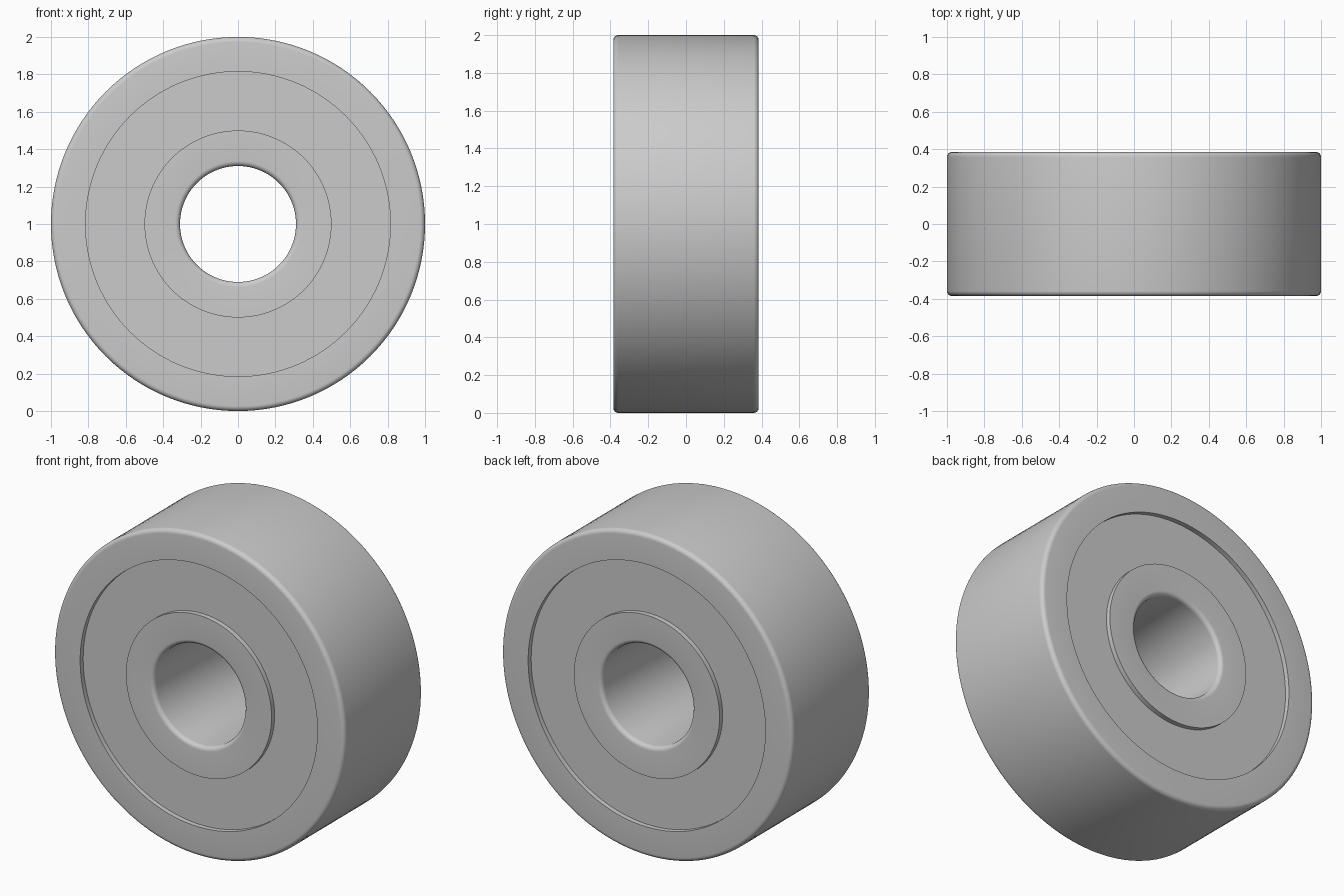
import bpy, math

cube = bpy.data.objects.get("Cube")
if cube:
    bpy.data.objects.remove(cube, do_unlink=True)

SEGMENTS = 128
HALF_WIDTH = 0.385
FILLET = 0.027
RECESS = 0.03
BORE, INNER_LIP, OUTER_LIP, RIM = 0.31, 0.5, 0.815, 1.0

steel = bpy.data.materials.new("steel_grey")
steel.use_nodes = True
colour = (0.6, 0.6, 0.6, 1)
steel.diffuse_color = colour
steel.node_tree.nodes["Principled BSDF"].inputs["Base Color"].default_value = colour


def fillet(radius, side, y_sign, steps=6):
    """Rounded corner of a ring; side is +1 on the rim and -1 in the bore."""
    points = []
    for i in range(steps + 1):
        a = math.pi / 2 * i / steps
        points.append((radius - side * FILLET * (1 - math.cos(a)),
                       y_sign * (HALF_WIDTH - FILLET * (1 - math.sin(a)))))
    return points


def lathe(name, profile):
    """Spin a closed (radius, y) profile around the horizontal axle."""
    n = len(profile)
    verts, faces = [], []
    for s in range(SEGMENTS):
        a = 2 * math.pi * s / SEGMENTS
        verts += [(r * math.cos(a), y, 1 + r * math.sin(a)) for r, y in profile]
        nxt = (s + 1) % SEGMENTS
        for i in range(n):
            j = (i + 1) % n
            faces.append((s * n + i, s * n + j, nxt * n + j, nxt * n + i))
    mesh = bpy.data.meshes.new(name)
    mesh.from_pydata(verts, [], faces)
    mesh.materials.append(steel)
    obj = bpy.data.objects.new(name, mesh)
    bpy.context.collection.objects.link(obj)
    # Consistent outward normals, smooth rounds and crisp lips
    bpy.ops.object.select_all(action='DESELECT')
    obj.select_set(True)
    bpy.context.view_layer.objects.active = obj
    bpy.ops.object.mode_set(mode='EDIT')
    bpy.ops.mesh.select_all(action='SELECT')
    bpy.ops.mesh.normals_make_consistent(inside=False)
    bpy.ops.object.mode_set(mode='OBJECT')
    bpy.ops.object.shade_smooth_by_angle(angle=math.radians(30))
    return obj


def race(name, rounded, lip, side):
    """Bearing ring with one filleted cylinder and one sharp lip."""
    back = fillet(rounded, side, 1)
    front = fillet(rounded, side, -1)[::-1]
    lathe(name, front + back + [(lip, HALF_WIDTH), (lip, -HALF_WIDTH)])


# Outer and inner rings
race("outer_ring", RIM, OUTER_LIP, 1)
race("inner_ring", BORE, INNER_LIP, -1)

# Recessed shields closing the gap on both faces
for name, sign in (("front_shield", -1), ("back_shield", 1)):
    face = sign * (HALF_WIDTH - RECESS)
    inside = face - sign * 0.04
    lathe(name, [(INNER_LIP, face), (OUTER_LIP, face),
                 (OUTER_LIP, inside), (INNER_LIP, inside)])
